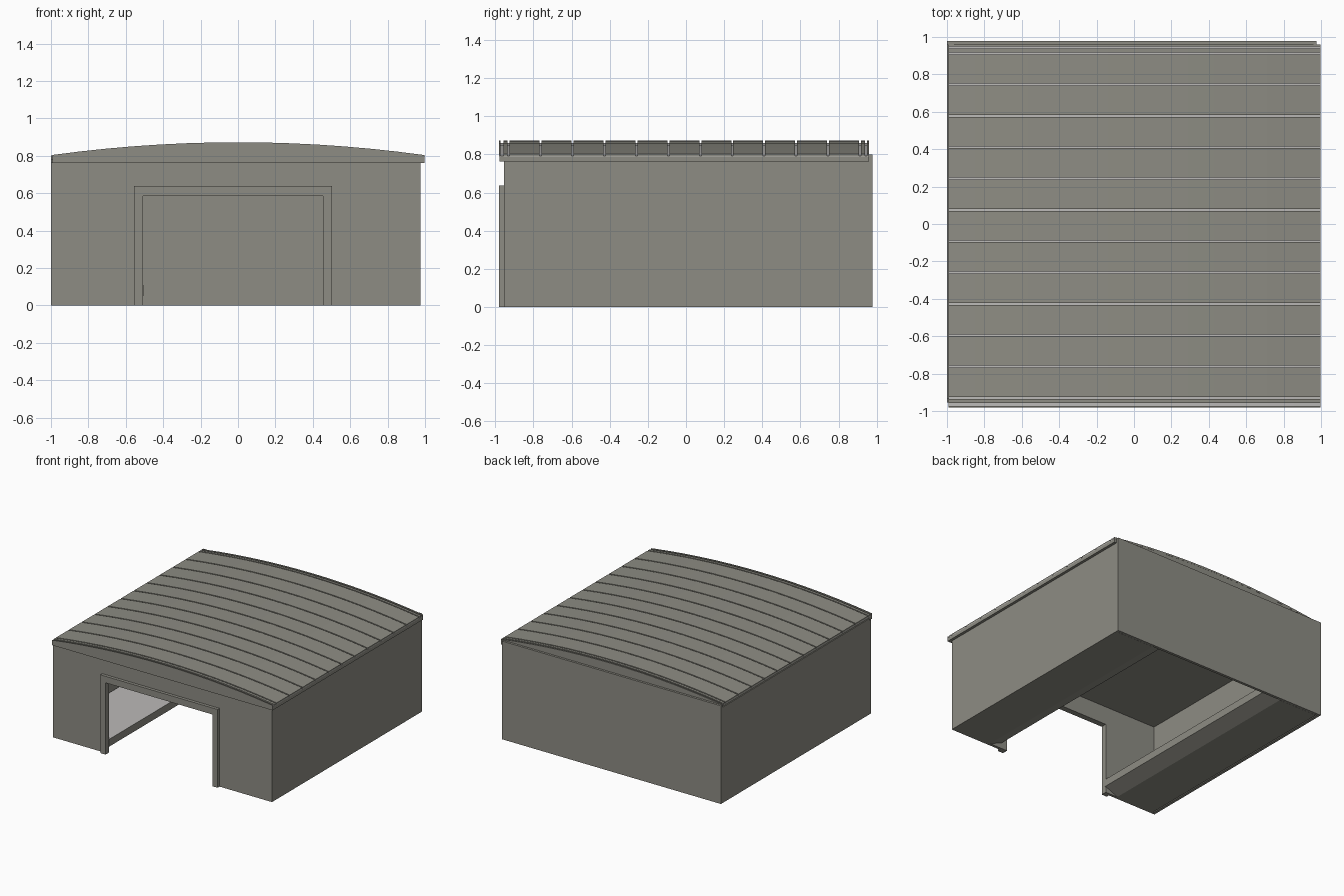
import bpy, bmesh

if "Cube" in bpy.data.objects:
    bpy.data.objects.remove(bpy.data.objects["Cube"])


def material(name, rgb):
    m = bpy.data.materials.new(name)
    m.diffuse_color = (*rgb, 1)
    m.use_nodes = True
    m.node_tree.nodes["Principled BSDF"].inputs["Base Color"].default_value = m.diffuse_color
    return m


GREY = material("warm_grey", (0.27, 0.265, 0.23))
LIGHT = material("light_grey", (0.50, 0.49, 0.48))


def extrude_profile(name, pts, y0, y1, mat=GREY):
    """Solid made from an x-z outline pushed along y."""
    bm = bmesh.new()
    face = bm.faces.new([bm.verts.new((x, y0, z)) for x, z in pts])
    out = bmesh.ops.extrude_face_region(bm, geom=[face])["geom"]
    for v in out:
        if isinstance(v, bmesh.types.BMVert):
            v.co.y = y1
    bmesh.ops.recalc_face_normals(bm, faces=bm.faces)
    me = bpy.data.meshes.new(name)
    bm.to_mesh(me)
    bm.free()
    ob = bpy.data.objects.new(name, me)
    me.materials.append(mat)
    bpy.context.collection.objects.link(ob)
    return ob


def box(name, x0, x1, y0, y1, z0, z1, mat=GREY):
    return extrude_profile(name, [(x0, z0), (x1, z0), (x1, z1), (x0, z1)], y0, y1, mat)


def portal(x0, x1, z1, a, b, c):
    """Upside-down U outline: outer x0..x1 up to z1, opening a..b up to c."""
    return [(x0, 0), (x0, z1), (x1, z1), (x1, 0), (b, 0), (b, c), (a, c), (a, 0)]


# Walls, with the doorway left open in the front
WX0, WX1, WY0, WY1, T = -1.0, 0.975, -0.955, 0.978, 0.022
DOOR = (-0.508, 0.455, 0.585)
extrude_profile("front_wall", portal(WX0, WX1, 0.765, *DOOR), WY0, WY0 + T)
box("left_wall", WX0, WX0 + T, WY0 + T, WY1 - T, 0, 0.78)
box("right_wall", WX1 - T, WX1, WY0 + T, WY1 - T, 0, 0.765)
box("back_wall", WX0, WX1, WY1 - T, WY1, 0, 0.80)
extrude_profile("door_frame", portal(-0.556, 0.503, 0.638, *DOOR), -0.98, WY0)
box("ceiling", WX0 + T, WX1 - T, WY0 + T, WY1 - T, 0.735, 0.762)

# Raised side platforms with an undercut inner edge and a light top
for side, name in ((-1, "left_platform"), (1, "right_platform")):
    outline = [(0.97, 0), (0.62, 0), (0.505, 0.05), (0.505, 0.11), (0.97, 0.11)]
    ob = extrude_profile(name, [(side * x, z) for x, z in outline], -0.94, 0.955)
    ob.data.materials.append(LIGHT)
    for p in ob.data.polygons:
        if p.normal.z > 0.9:
            p.material_index = 1

# Arched roof
RX0, RX1, SEG = -0.993, 0.997, 14


def arch(drop):
    xs = [RX0 + (RX1 - RX0) * i / SEG for i in range(SEG + 1)]
    return [(x, 0.872 - 0.069 * x * x - drop) for x in xs]


def arch_band(name, top, bottom, y0, y1, mat=GREY):
    return extrude_profile(name, arch(top) + arch(bottom)[::-1], y0, y1, mat)


extrude_profile("roof_body", arch(0.014) + [(RX1, 0.762), (RX0, 0.762)], -0.978, 0.96)
arch_band("roof_underlay", 0.011, 0.0145, -0.977, 0.959, LIGHT)

# Roof panels separated by narrow grooves, plus end trims
GAP, FIRST, PITCH = 0.010, -0.930, 0.1675
arch_band("front_trim", 0, 0.0145, -0.98, -0.972)
arch_band("front_panel", 0, 0.011, -0.957, FIRST - GAP / 2)
for i in range(11):
    y = FIRST + i * PITCH
    arch_band(f"roof_panel_{i + 1}", 0, 0.011, y + GAP / 2, y + PITCH - GAP / 2)
arch_band("back_panel", 0, 0.011, FIRST + 11 * PITCH + GAP / 2, 0.938)
arch_band("back_trim", 0, 0.0145, 0.95, 0.961)
